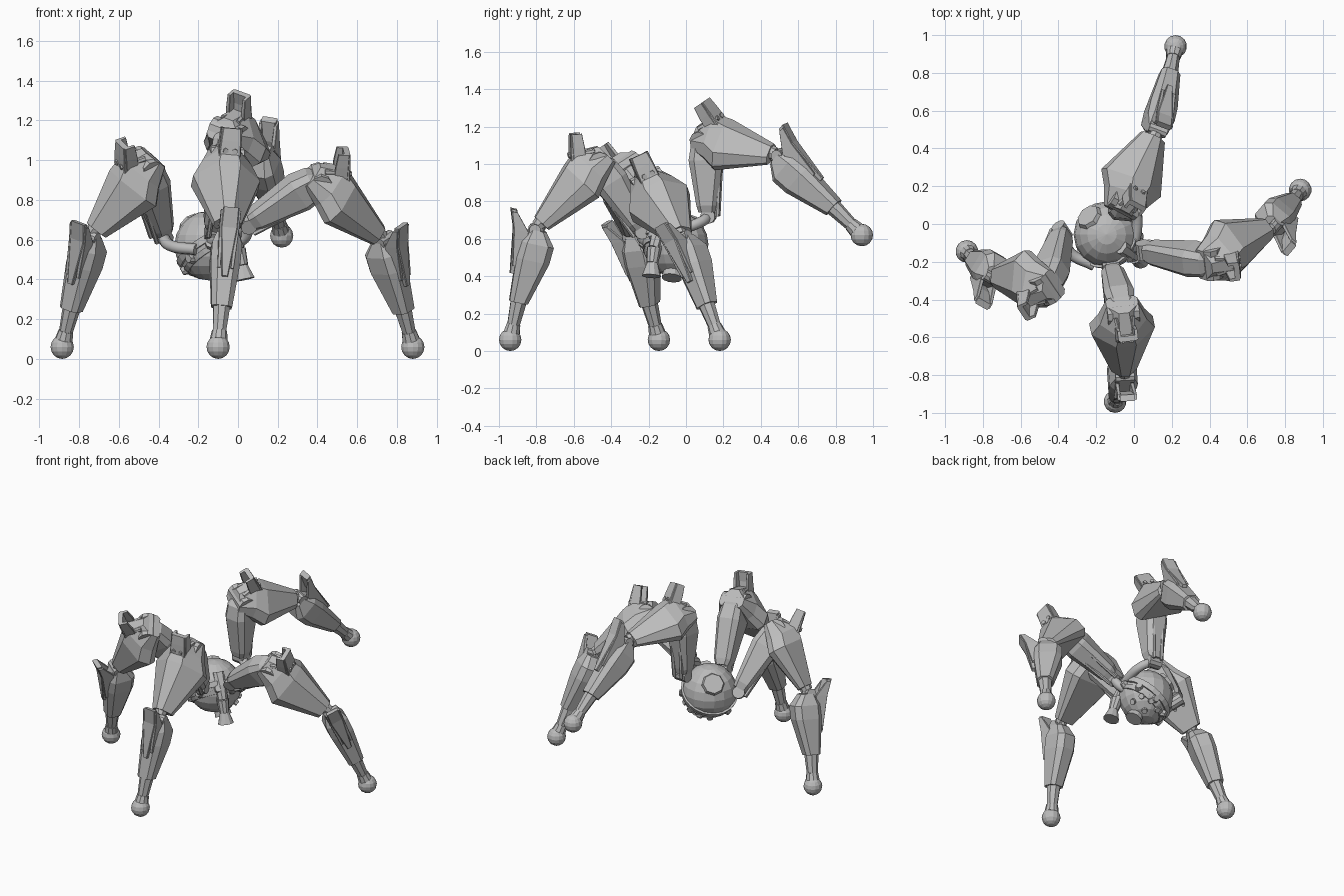
import bpy, bmesh, math
from mathutils import Vector

cube = bpy.data.objects.get("Cube")
if cube:
    bpy.data.objects.remove(cube, do_unlink=True)

grey = bpy.data.materials.new("plain grey")
grey.use_nodes = True
grey.diffuse_color = (0.5, 0.5, 0.5, 1)
grey.node_tree.nodes["Principled BSDF"].inputs["Base Color"].default_value = (0.5, 0.5, 0.5, 1)


def finish(name, bm):
    bmesh.ops.recalc_face_normals(bm, faces=bm.faces)
    mesh = bpy.data.meshes.new(name)
    bm.to_mesh(mesh)
    bm.free()
    mesh.materials.append(grey)
    obj = bpy.data.objects.new(name, mesh)
    bpy.context.collection.objects.link(obj)


def frame(a, b, hint):
    """Bone direction, outward direction and hinge direction."""
    d = (b - a).normalized()
    out = (hint - d * hint.dot(d)).normalized()
    return d, out, d.cross(out)


def armour(name, a, b, hint, sections, bevel=0.3, roof=1.0):
    """Chamfered shell lofted along a bone; sections are (t, top, bottom, half width).
    A roof below 1 narrows the top face and lowers the shoulders."""
    d, out, side = frame(a, b, hint)
    bm = bmesh.new()
    rings = []
    for t, top, low, w in sections:
        c = bevel * min((top - low), 2 * w)
        ridge = (w - c) * roof
        shoulder = top - c if roof == 1 else low + 0.5 * (top - low)
        flat = [(w, shoulder), (ridge, top), (-ridge, top), (-w, shoulder),
                (-w, low + c), (c - w, low), (w - c, low), (w, low + c)]
        rings.append([bm.verts.new(a + (b - a) * t + out * u + side * v) for v, u in flat])
    for r, s in zip(rings, rings[1:]):
        for i in range(8):
            j = (i + 1) % 8
            bm.faces.new((r[i], r[j], s[j], s[i]))
    bm.faces.new(rings[0])
    bm.faces.new(rings[-1])
    finish(name, bm)


def rod(name, a, b, r1, r2=None, sides=10):
    bm = bmesh.new()
    bmesh.ops.create_cone(bm, cap_ends=True, segments=sides, radius1=r1,
                          radius2=r1 if r2 is None else r2, depth=(b - a).length)
    rot = (b - a).to_track_quat('Z', 'Y').to_matrix()
    for v in bm.verts:
        v.co = rot @ v.co + (a + b) / 2
    finish(name, bm)


def ball(name, centre, r, seg=14, rings=8):
    bm = bmesh.new()
    bmesh.ops.create_uvsphere(bm, u_segments=seg, v_segments=rings, radius=r)
    bmesh.ops.translate(bm, verts=bm.verts, vec=centre)
    finish(name, bm)


def tube(name, points, r):
    curve = bpy.data.curves.new(name, 'CURVE')
    curve.dimensions = '3D'
    curve.bevel_depth = r
    curve.bevel_resolution = 2
    curve.resolution_u = 5
    curve.use_fill_caps = True
    s = curve.splines.new('BEZIER')
    s.bezier_points.add(len(points) - 1)
    for bp, p in zip(s.bezier_points, points):
        bp.co = p
        bp.handle_left_type = bp.handle_right_type = 'AUTO'
    curve.materials.append(grey)
    obj = bpy.data.objects.new(name, curve)
    bpy.context.collection.objects.link(obj)


BODY = Vector((-0.145, -0.055, 0.57))
R = 0.175


def leg(name, hip, knee, ankle, foot, shin_hint, link, lean=(0, 0, 0)):
    hip, knee, ankle, foot, shin_hint = map(Vector, (hip, knee, ankle, foot, shin_hint))
    hint = knee - (hip + ankle) / 2 + Vector(lean)

    # Hip joint and curved link to the body
    tube(name + "_hip_link", [hip] + [Vector(p) for p in link], 0.03)
    d, out, side = frame(hip, knee, hint)
    rod(name + "_hip_pivot", hip - side * 0.045, hip + side * 0.045, 0.04)

    # Upper arm
    armour(name + "_upper_arm", hip, knee, hint,
           [(0.05, 0.05, -0.04, 0.045), (0.14, 0.06, -0.05, 0.06),
            (0.72, 0.095, -0.09, 0.08), (0.93, 0.08, -0.08, 0.07), (1.03, 0.04, -0.05, 0.05)], 0.2)
    for s in (-1, 1):
        rod(name + "_upper_piston", hip + side * s * 0.03 - out * 0.05,
            knee + side * s * 0.04 - out * 0.08, 0.012, sides=6)

    # Thigh shell: a ridged wedge, widest just past the knee
    d, out, side = frame(knee, ankle, hint)
    rod(name + "_knee_pivot", knee - side * 0.085, knee + side * 0.085, 0.06)
    armour(name + "_thigh", knee, ankle, hint,
           [(-0.12, 0.06, -0.06, 0.085), (0.1, 0.13, -0.09, 0.125),
            (0.28, 0.115, -0.115, 0.17), (0.9, 0.045, -0.05, 0.068)], 0.15, 0.4)
    rod(name + "_thigh_end", ankle - d * 0.07, ankle - d * 0.02, 0.045, 0.035, 8)

    # Hooded fin above the knee: a back plate with two cheeks
    base = knee + (ankle - knee) * 0.17 + out * 0.08
    tip = base + (out - d * 0.9).normalized() * 0.16
    armour(name + "_knee_fin", base, tip, d,
           [(0, 0.035, -0.01, 0.055), (0.6, 0.03, 0, 0.05), (1, 0.025, -0.005, 0.045)], 0.1)
    for s in (-1, 1):
        o = side * s * 0.045
        armour(name + "_knee_fin_cheek", base + o, tip + o, d,
               [(-0.2, 0.02, -0.05, 0.01), (0.55, 0.02, -0.045, 0.01), (1, 0.02, -0.035, 0.008)], 0.1)
        rod(name + "_knee_piston", knee + o - d * 0.03 + out * 0.06, base + o * 0.5 + out * 0.06,
            0.014, sides=6)

    # Ankle joint, shin shell and socket
    dt = d
    d, out, side = frame(ankle, foot, shin_hint)
    rod(name + "_ankle_link", ankle - dt * 0.08, ankle + d * 0.08, 0.03)
    rod(name + "_ankle_pivot", ankle - side * 0.05, ankle + side * 0.05, 0.032)
    armour(name + "_shin", ankle, foot, shin_hint,
           [(0.0, 0.03, -0.065, 0.05), (0.12, 0.06, -0.12, 0.075),
            (0.27, 0.065, -0.115, 0.075), (0.66, 0.05, -0.05, 0.052)], 0.22)
    armour(name + "_shin_socket", ankle, foot, shin_hint,
           [(0.6, 0.045, -0.045, 0.045), (0.88, 0.032, -0.032, 0.032)])
    rod(name + "_foot_collar", foot - d * 0.085, foot - d * 0.04, 0.038, 0.045)

    # Split spur on the back of the shin
    armour(name + "_shin_spur", ankle, foot, shin_hint,
           [(-0.14, 0.15, 0.115, 0.04), (0.02, 0.115, 0.075, 0.042), (0.42, 0.08, 0.045, 0.015)], 0.12)
    for s in (-1, 1):
        o = side * s * 0.04
        armour(name + "_spur_cheek", ankle + o, foot + o * 0.5, shin_hint,
               [(-0.12, 0.14, 0.11, 0.008), (0.03, 0.11, 0.03, 0.01), (0.35, 0.075, 0.03, 0.008)], 0.1)
    ball(name + "_foot", foot, 0.06)


# Four legs, one of them raised
leg("right_leg", (-0.38, -0.04, 0.62), (-0.47, -0.33, 0.98), (-0.75, -0.29, 0.62),
    (-0.885, -0.145, 0.06), (-0.45, -0.8, 0), [(-0.34, -0.15, 0.57), (-0.21, -0.22, 0.55)])
leg("front_leg", (-0.12, -0.24, 0.64), (-0.06, -0.47, 1.01), (-0.05, -0.81, 0.65),
    (-0.1, -0.94, 0.06), (0.05, -1, 0), [(-0.13, -0.23, 0.6), (-0.14, -0.18, 0.57)])
leg("left_leg", (0.05, -0.14, 0.68), (0.41, -0.2, 0.9), (0.74, -0.02, 0.6),
    (0.88, 0.18, 0.06), (0.7, -0.6, 0), [(0.04, -0.11, 0.62), (-0.01, -0.08, 0.58)])
leg("back_leg", (-0.06, 0.12, 0.72), (-0.05, 0.11, 1.14), (0.125, 0.5, 1.05),
    (0.22, 0.94, 0.62), (0.3, 0.38, 1),
    [(0.0, 0.08, 0.69), (0.015, -0.03, 0.65), (-0.02, -0.15, 0.62)], (0.07, 0, 0))

# Round body
ball("body", BODY, R, 16, 10)


def on_body(direction, r0, r1, h0, h1, name, sides=12):
    n = Vector(direction).normalized()
    rod(name, BODY + n * h0, BODY + n * h1, r0, r1, sides)


# Tilted equipment band with a few lugs
axis = Vector((0.45, -0.3, -0.8)).normalized()
u = axis.orthogonal().normalized()
v = axis.cross(u)
on_body(axis, 0.186, 0.18, 0.0, 0.035, "body_band", 24)
on_body(axis, 0.172, 0.16, 0.055, 0.08, "body_lower_band", 24)
for i in range(8):
    a = i * math.tau / 8
    n = u * math.cos(a) + v * math.sin(a)
    c = BODY + axis * 0.05
    armour("band_lug", c + n * 0.155, c + n * 0.185, axis,
           [(0, 0.03, -0.03, 0.025), (1, 0.02, -0.02, 0.018)])

# Hatch on the back right, studs underneath on the back left
on_body((-0.5, 0.5, 0.55), 0.08, 0.065, 0.14, 0.18, "back_hatch", 8)
for n in ((0.6, 0.5, -0.4), (0.3, 0.6, -0.5), (0.7, 0.2, -0.5), (0.35, 0.35, -0.8), (0, 0.6, -0.75)):
    on_body(n, 0.022, 0.018, 0.15, 0.19, "body_stud", 8)

# Hanging lens, its housing strap and a short second lens
top, mid, low = Vector((0, -0.17, 0.55)), Vector((0.02, -0.18, 0.47)), Vector((0.035, -0.185, 0.4))
rod("lens_mount", BODY, top, 0.05, 0.035)
rod("lens_barrel", top, mid, 0.04, 0.032)
rod("lens_hood", mid, low, 0.03, 0.052)
armour("lens_strap", BODY + Vector((0.08, -0.07, 0.14)), top, Vector((1, -0.7, 0)),
       [(0, 0.02, -0.03, 0.035), (0.5, 0.035, -0.03, 0.035), (1, 0.03, -0.03, 0.03)])
on_body((0.4, -0.1, -0.85), 0.045, 0.055, 0.14, 0.2, "second_lens")
